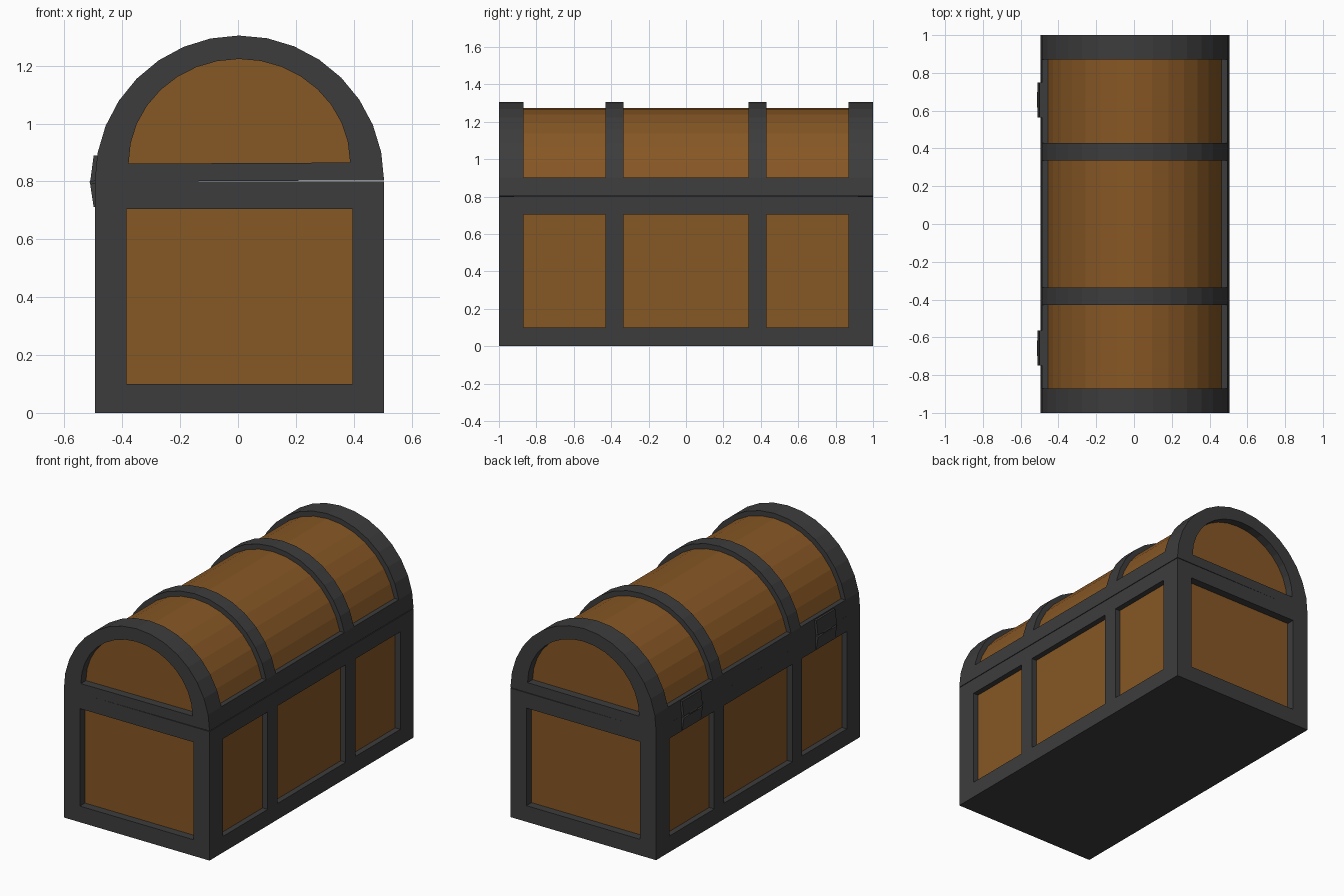
import bpy, bmesh, math
from mathutils import Matrix

if "Cube" in bpy.data.objects:
    bpy.data.objects.remove(bpy.data.objects["Cube"])

CX = 0.005                       # body is offset slightly because of the hinges
YS = [-1, -0.87, -0.43, -0.335, 0.335, 0.43, 0.87, 1]
PANEL_COLS = (1, 3, 5)           # wooden cells along the length


def material(name, colour):
    m = bpy.data.materials.new(name)
    m.diffuse_color = (*colour, 1)
    m.use_nodes = True
    m.node_tree.nodes["Principled BSDF"].inputs["Base Color"].default_value = m.diffuse_color
    return m


MATS = [material("dark iron", (0.046, 0.046, 0.046)),
        material("brown wood", (0.24, 0.095, 0.018))]


def finish(bm, name):
    me = bpy.data.meshes.new(name)
    bm.to_mesh(me)
    bm.free()
    for m in MATS:
        me.materials.append(m)
    ob = bpy.data.objects.new(name, me)
    bpy.context.collection.objects.link(ob)
    return ob


def recess(bm, faces, move, mat=0):
    """Replace a face region by a moved copy joined with walls."""
    faces = list(faces)
    region = set(faces)
    new = {}
    for f in faces:
        for v in f.verts:
            if v not in new:
                new[v] = bm.verts.new(move(v.co.copy()))
    walls, copies = [], []
    for f in faces:
        copies.append([new[v] for v in f.verts])
        for l in f.loops:
            if not any(g in region and g is not f for g in l.edge.link_faces):
                a, b = l.vert, l.link_loop_next.vert
                walls.append((a, b, new[b], new[a]))
    bmesh.ops.delete(bm, geom=faces, context='FACES')
    for w in walls:
        bm.faces.new(w)
    out = []
    for c in copies:
        f = bm.faces.new(c)
        f.material_index = mat
        out.append(f)
    return out


def shift(dx, dy, dz):
    def move(c):
        c.x += dx
        c.y += dy
        c.z += dz
        return c
    return move


def cell_in(c, lo, hi):
    return lo < c < hi


# ---------- chest base: gridded box with sunken panels ----------
bm = bmesh.new()
XS, ZS = [-0.5, -0.39, 0.39, 0.5], [0, 0.1, 0.705, 0.8]


def patch(us, vs, point):
    for i in range(len(us) - 1):
        for j in range(len(vs) - 1):
            q = [(us[i], vs[j]), (us[i+1], vs[j]), (us[i+1], vs[j+1]), (us[i], vs[j+1])]
            bm.faces.new([bm.verts.new(point(u, v)) for u, v in q])


for s in (-1, 1):
    patch(YS, ZS, lambda u, v: (0.5 * s, u, v))
    patch(XS, ZS, lambda u, v: (u, s, v))
patch(XS, YS, lambda u, v: (u, v, 0))
patch(XS, YS, lambda u, v: (u, v, 0.8))
bmesh.ops.remove_doubles(bm, verts=bm.verts[:], dist=1e-4)
bmesh.ops.recalc_face_normals(bm, faces=bm.faces[:])

side, end, top = [], [], []
for f in bm.faces:
    c = f.calc_center_median()
    if c.z > 0.79:
        top.append(f)
    elif cell_in(c.z, 0.1, 0.7):
        if abs(c.x) > 0.49 and any(cell_in(c.y, YS[i], YS[i+1]) for i in PANEL_COLS):
            side.append((f, c))
        elif abs(c.y) > 0.99 and abs(c.x) < 0.39:
            end.append((f, c))
for f, c in side:
    recess(bm, [f], shift(-math.copysign(0.035, c.x), 0, 0), 1)
for f, c in end:
    recess(bm, [f], shift(0, -math.copysign(0.05, c.y), 0), 1)


def rim(c):
    c.x = max(-0.42, min(0.42, c.x))
    c.y = max(-0.92, min(0.92, c.y))
    return c


# hollow inside
recess(bm, recess(bm, top, rim), shift(0, 0, -0.72), 1)
finish(bm, "chest_base").location.x = CX

# ---------- lid: half barrel with sunken panels ----------
bm = bmesh.new()
N = 16


def profile(rx, rz):
    arc = [(rx * math.cos(math.pi * k / N), rz * math.sin(math.pi * k / N)) for k in range(N + 1)]
    return arc + [(x, 0) for x, z in arc[-2:0:-1]]


outer, inner = profile(0.5, 0.503), profile(0.383, 0.36)
M = len(outer)
rings = [[bm.verts.new((x, y, z)) for x, z in outer] for y in YS]
barrel, under, ends = [], [], []
for i in range(len(YS) - 1):
    for k in range(M):
        n = (k + 1) % M
        f = bm.faces.new((rings[i][k], rings[i][n], rings[i+1][n], rings[i+1][k]))
        if k >= N:
            under.append(f)
        elif i in PANEL_COLS and 1 <= k < N - 1:
            barrel.append((i, f))
for y, ring in ((-1, rings[0]), (1, rings[-1])):
    hole = [bm.verts.new((x, y, z + 0.062)) for x, z in inner]
    for k in range(M):
        n = (k + 1) % M
        bm.faces.new((ring[k], ring[n], hole[n], hole[k]))
    ends.append((y, bm.faces.new(hole)))
bmesh.ops.recalc_face_normals(bm, faces=bm.faces[:])


def shrink(c):
    c.x *= 0.938
    c.z *= 0.938
    if c.z < 0.12:               # keep the lower edge level with the rail
        c.z = 0.098
    return c


for i in PANEL_COLS:
    recess(bm, [f for j, f in barrel if j == i], shrink, 1)
for y, f in ends:
    recess(bm, [f], shift(0, -0.05 * y, 0), 1)


def lid_rim(c):
    c.x *= 0.84
    c.y = max(-0.92, min(0.92, c.y))
    return c


def vault(c):
    c.z += 0.01 + math.sqrt(max(0, 0.42 ** 2 - c.x ** 2))
    return c


recess(bm, recess(bm, under, lid_rim), vault, 1)
# lid stands very slightly ajar
bm.transform(Matrix.Translation((-0.5, 0, 0)) @ Matrix.Rotation(-0.005, 4, 'Y')
             @ Matrix.Translation((0.5, 0, 0)))
lid = finish(bm, "chest_lid")
lid.location = (CX, 0, 0.799)


# ---------- hinges on the back ----------
def prism(name, pts, y0, y1):
    b = bmesh.new()
    a = [b.verts.new((x, y0, z)) for x, z in pts]
    c = [b.verts.new((x, y1, z)) for x, z in pts]
    b.faces.new(a)
    b.faces.new(c)
    for k in range(len(pts)):
        n = (k + 1) % len(pts)
        b.faces.new((a[k], a[n], c[n], c[k]))
    bmesh.ops.recalc_face_normals(b, faces=b.faces[:])
    finish(b, name)


for s in (-1, 1):
    lo, hi = sorted((0.565 * s, 0.75 * s))
    prism("hinge_lower_leaf", [(-0.485, 0.712), (-0.499, 0.712), (-0.511, 0.79), (-0.485, 0.798)], lo, hi)
    prism("hinge_upper_leaf", [(-0.48, 0.802), (-0.511, 0.8), (-0.499, 0.89), (-0.48, 0.89)], lo, hi)
    prism("hinge_pin", [(-0.49, 0.785), (-0.51, 0.79), (-0.513, 0.798), (-0.51, 0.806), (-0.49, 0.81)],
          (lo + hi) / 2 - 0.04, (lo + hi) / 2 + 0.04)
